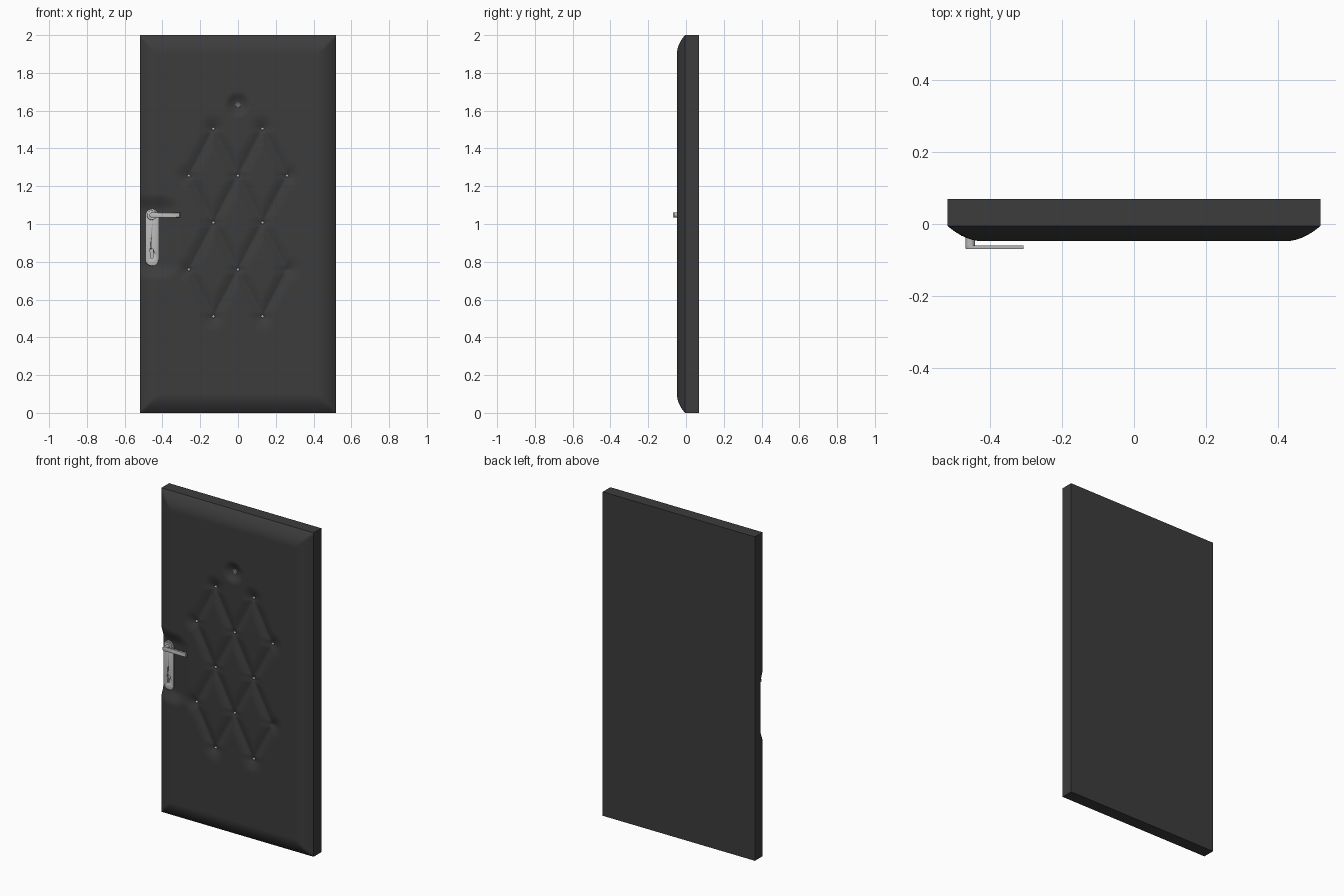
import bpy, bmesh, math
from mathutils import Vector

if "Cube" in bpy.data.objects:
    bpy.data.objects.remove(bpy.data.objects["Cube"])


def material(name, v):
    m = bpy.data.materials.new(name)
    m.diffuse_color = (v, v, v, 1)
    m.use_nodes = True
    m.node_tree.nodes["Principled BSDF"].inputs["Base Color"].default_value = m.diffuse_color
    return m


LEATHER = material("charcoal leather", 0.045)
METAL = material("grey metal", 0.5)


def finish(name, bm, mat, angle=40):
    bmesh.ops.recalc_face_normals(bm, faces=bm.faces[:])
    me = bpy.data.meshes.new(name)
    bm.to_mesh(me)
    bm.free()
    ob = bpy.data.objects.new(name, me)
    bpy.context.collection.objects.link(ob)
    me.materials.append(mat)
    bpy.ops.object.select_all(action='DESELECT')
    ob.select_set(True)
    bpy.context.view_layer.objects.active = ob
    bpy.ops.object.shade_smooth_by_angle(angle=math.radians(angle))
    return ob


def prism(name, outline, y0, y1, mat, bevel=0):
    """Extrude an x/z outline from y0 (back) to y1 (front)."""
    bm = bmesh.new()
    back = [bm.verts.new((x, y0, z)) for x, z in outline]
    front = [bm.verts.new((x, y1, z)) for x, z in outline]
    n = len(outline)
    bm.faces.new(back)
    face = bm.faces.new(front)
    for i in range(n):
        j = (i + 1) % n
        bm.faces.new((back[i], back[j], front[j], front[i]))
    if bevel:
        bmesh.ops.bevel(bm, geom=face.edges[:], offset=bevel, segments=2,
                        affect='EDGES', profile=0.5)
    return finish(name, bm, mat)


def arc(cx, cz, r, a0, a1, n=16):
    return [(cx + r * math.cos(math.radians(a0 + (a1 - a0) * i / n)),
             cz + r * math.sin(math.radians(a0 + (a1 - a0) * i / n))) for i in range(n + 1)]


# Tuft layout: buttons and the diamond creases between them
DX, DZ = 0.13, 0.2485
rows = [(0.51, (-1, 1)), (0.51 + DZ, (-2, 0, 2)), (0.51 + 2 * DZ, (-1, 1)),
        (0.51 + 3 * DZ, (-2, 0, 2)), (0.51 + 4 * DZ, (-1, 1))]
tufts = [(k * DX, z) for z, ks in rows for k in ks]
creases = [(a, b) for a in tufts for b in tufts
           if abs(b[1] - a[1] - DZ) < 0.01 and abs(abs(b[0] - a[0]) - DX) < 0.01]
PEEP = (0.0, 1.63)
W, H, BACK = 0.52, 2.0, 0.07
HX = -0.456


def seg_dist(x, z, a, b):
    p, q = Vector(a), Vector(b)
    d = q - p
    t = max(0, min(1, (Vector((x, z)) - p).dot(d) / d.length_squared))
    return (p + d * t - Vector((x, z))).length


def smooth(t):
    t = max(0, min(1, t))
    return t * t * (3 - 2 * t)


def front_y(x, z):
    """Padded front: rounded rim, pressed tufts and a dent under the handle."""
    t = min(1, (W - abs(x)) / 0.1, min(z, H - z) / 0.1)
    y = -0.005 - 0.043 * (1 - (1 - t) ** 2)
    if abs(x) < 0.36 and 0.4 < z < 1.75:
        dip = 0
        d = min(seg_dist(x, z, a, b) for a, b in creases)
        if d < 0.055:
            dip = 0.015 * (1 - d / 0.055) ** 1.6
        b = min(math.hypot(x - p[0], z - p[1]) for p in tufts)
        if b < 0.08:
            dip = max(dip, 0.022 * (1 - b / 0.08) ** 1.7)
        p = math.hypot(x - PEEP[0], z - PEEP[1])
        dip = max(dip, 0.02 * smooth(1 - (p - 0.012) / 0.06))
        y += dip
    dz = max(0, abs(z - 0.93) - 0.14)
    dx = max(0, abs(x - HX) - 0.035)
    if x < 0:
        y += 0.026 * smooth(1 - math.hypot(dx * 0.7, dz) / 0.09)
    return y


# Padded door leaf: front height grid, side walls, flat back
NX, NZ = 128, 240
bm = bmesh.new()
grid = [[None] * (NZ + 1) for _ in range(NX + 1)]
for i in range(NX + 1):
    for j in range(NZ + 1):
        x, z = -W + 2 * W * i / NX, H * j / NZ
        grid[i][j] = bm.verts.new((x, front_y(x, z), z))
for i in range(NX):
    for j in range(NZ):
        bm.faces.new((grid[i][j], grid[i + 1][j], grid[i + 1][j + 1], grid[i][j + 1]))
rim = [e for e in bm.edges if e.is_boundary]
wall = bmesh.ops.extrude_edge_only(bm, edges=rim)['geom']
for v in wall:
    if isinstance(v, bmesh.types.BMVert):
        v.co.y = BACK
bmesh.ops.holes_fill(bm, edges=[e for e in bm.edges if e.is_boundary], sides=0)
finish("padded_door", bm, LEATHER, 35)

# Upholstery buttons (the lower right one is missing)
for n, (x, z) in enumerate(tufts):
    if x > 0.2 and z < 1:
        continue
    bm = bmesh.new()
    bmesh.ops.create_uvsphere(bm, u_segments=12, v_segments=8, radius=0.008)
    bmesh.ops.translate(bm, verts=bm.verts[:], vec=(x, front_y(x, z) - 0.003, z))
    finish("button_%d" % n, bm, METAL)

# Peephole
py = front_y(*PEEP)
bpy.ops.mesh.primitive_torus_add(major_radius=0.01, minor_radius=0.004, major_segments=20,
                                 minor_segments=8, location=(PEEP[0], py - 0.002, PEEP[1]),
                                 rotation=(math.pi / 2, 0, 0))
ring = bpy.context.object
ring.name = "peephole_ring"
ring.data.materials.append(METAL)
bpy.ops.object.shade_smooth_by_angle(angle=math.radians(40))
prism("peephole_lens", arc(PEEP[0], PEEP[1], 0.005, 0, 345, 15), py + 0.01, py - 0.003, METAL)

# Handle plate with rounded ends
plate = prism("handle_plate", arc(HX, 1.045, 0.035, 0, 180) + arc(HX, 0.813, 0.035, 180, 360),
              0.02, -0.027, METAL, 0.003)

# Keyhole cut into the plate
cutter = prism("keyhole_cutter", arc(HX, 0.858, 0.011, -50, 230) +
               [(HX - 0.006, 0.82), (HX + 0.006, 0.82)], -0.018, -0.06, METAL)
cutter.hide_render = True
cutter.hide_viewport = True
cut = plate.modifiers.new("keyhole", 'BOOLEAN')
cut.operation = 'DIFFERENCE'
cut.object = cutter

# Rosette, spindle and lever
LZ = 1.047
prism("handle_rosette", arc(HX, LZ, 0.026, 0, 350, 35), -0.02, -0.034, METAL, 0.003)
prism("handle_spindle", arc(HX, LZ, 0.013, 0, 345, 23), -0.03, -0.064, METAL)
prism("handle_lever", arc(HX, LZ, 0.013, 90, 270) + [(-0.308, LZ - 0.013), (-0.308, LZ + 0.013)],
      -0.06, -0.07, METAL, 0.002)
